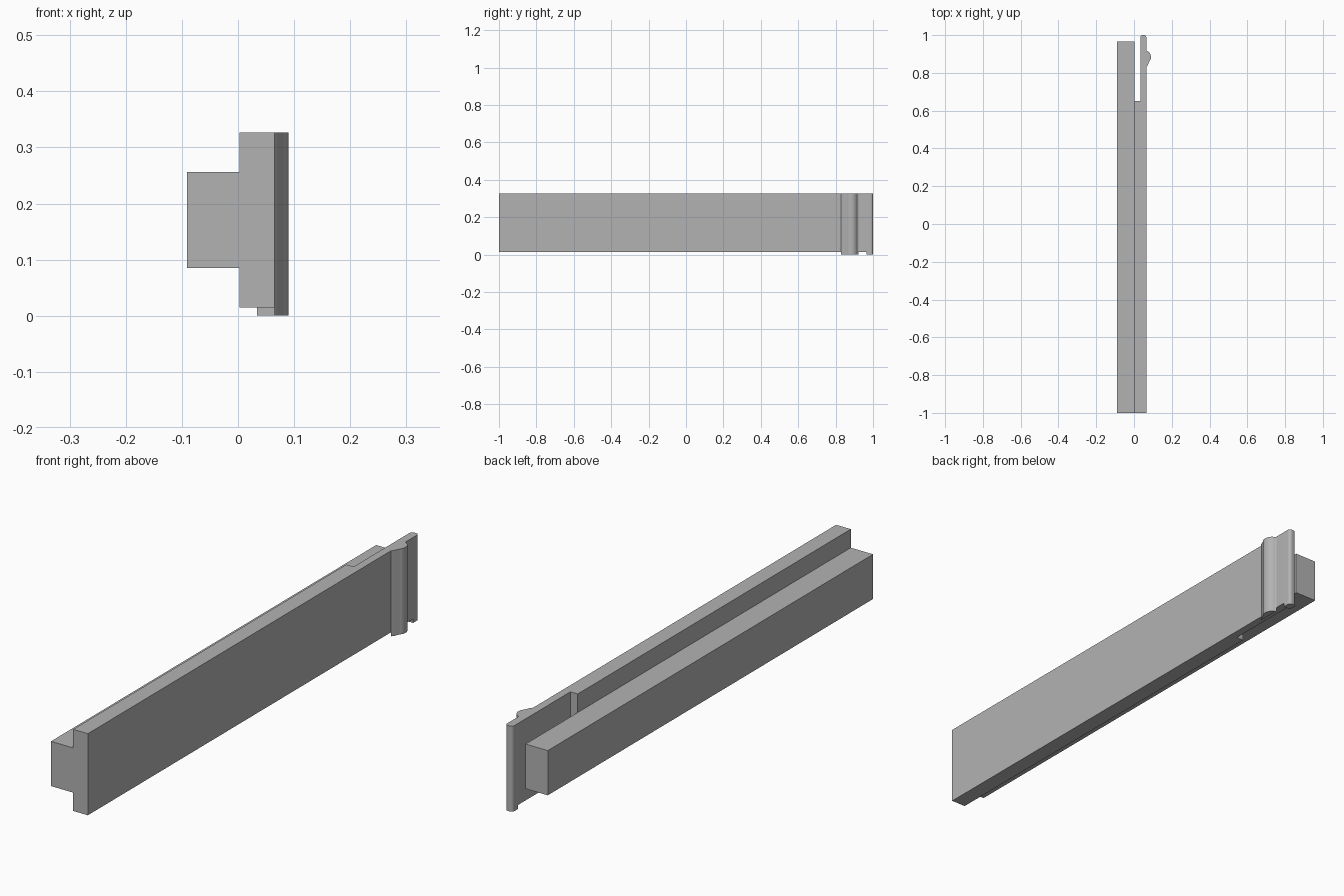
import bpy
import bmesh
from math import sin, cos, pi

if "Cube" in bpy.data.objects:
    bpy.data.objects.remove(bpy.data.objects["Cube"], do_unlink=True)

grey = bpy.data.materials.new("plain grey")
grey.use_nodes = True
colour = (0.45, 0.45, 0.45, 1)
grey.diffuse_color = colour
grey.node_tree.nodes["Principled BSDF"].inputs["Base Color"].default_value = colour

BACK, INNER, OUTER = 0.003, 0.034, 0.065   # x of plate back, arm inside, outer face
BASE, TOP = 0.015, 0.327                   # z range of the plate


def prism(name, outline, z0, z1):
    """Extrude a counter-clockwise xy outline from z0 to z1."""
    bm = bmesh.new()
    face = bm.faces.new([bm.verts.new((x, y, z0)) for x, y in outline])
    new = bmesh.ops.extrude_face_region(bm, geom=[face])["geom"]
    bmesh.ops.translate(bm, vec=(0, 0, z1 - z0),
                        verts=[v for v in new if isinstance(v, bmesh.types.BMVert)])
    bmesh.ops.recalc_face_normals(bm, faces=bm.faces)
    mesh = bpy.data.meshes.new(name)
    bm.to_mesh(mesh)
    bm.free()
    mesh.materials.append(grey)
    ob = bpy.data.objects.new(name, mesh)
    bpy.context.collection.objects.link(ob)
    bpy.ops.object.select_all(action="DESELECT")
    ob.select_set(True)
    bpy.context.view_layer.objects.active = ob
    bpy.ops.object.shade_smooth_by_angle(angle=pi / 6)
    return ob


def arc(cx, cy, r, a0, a1, steps=8):
    angles = [a0 + (a1 - a0) * i / steps for i in range(steps + 1)]
    return [(cx + r * cos(a), cy + r * sin(a)) for a in angles]


# Rounded catch on the outer face, with a gentle lead-in slope
catch = ([(OUTER, 0.83), (0.073, 0.841)]
         + arc(0.055, 0.884, 0.035, -0.75, 1.2, 14)
         + [(OUTER, 0.921)])

# Rounded end of the spring arm
tip_r = 0.012
tip = (arc(OUTER - tip_r, 1 - tip_r, tip_r, 0, pi / 2)
       + arc(INNER + tip_r, 1 - tip_r, tip_r, pi / 2, pi))

# Plate with its spring arm, catch and tip in one outline
prism("plate_with_spring_arm",
      [(BACK, -1), (OUTER, -1)] + catch + tip + [(INNER, 0.65), (BACK, 0.65)],
      BASE, TOP)

# Catch and tip reach slightly below the plate
prism("catch_foot", catch, 0, BASE)
prism("tip_foot", [(INNER, 0.965), (OUTER, 0.965)] + tip, 0, BASE)

# Rail along the back of the plate
prism("rail", [(-0.091, -1), (BACK, -1), (BACK, 0.965), (-0.091, 0.965)], 0.085, 0.256)
